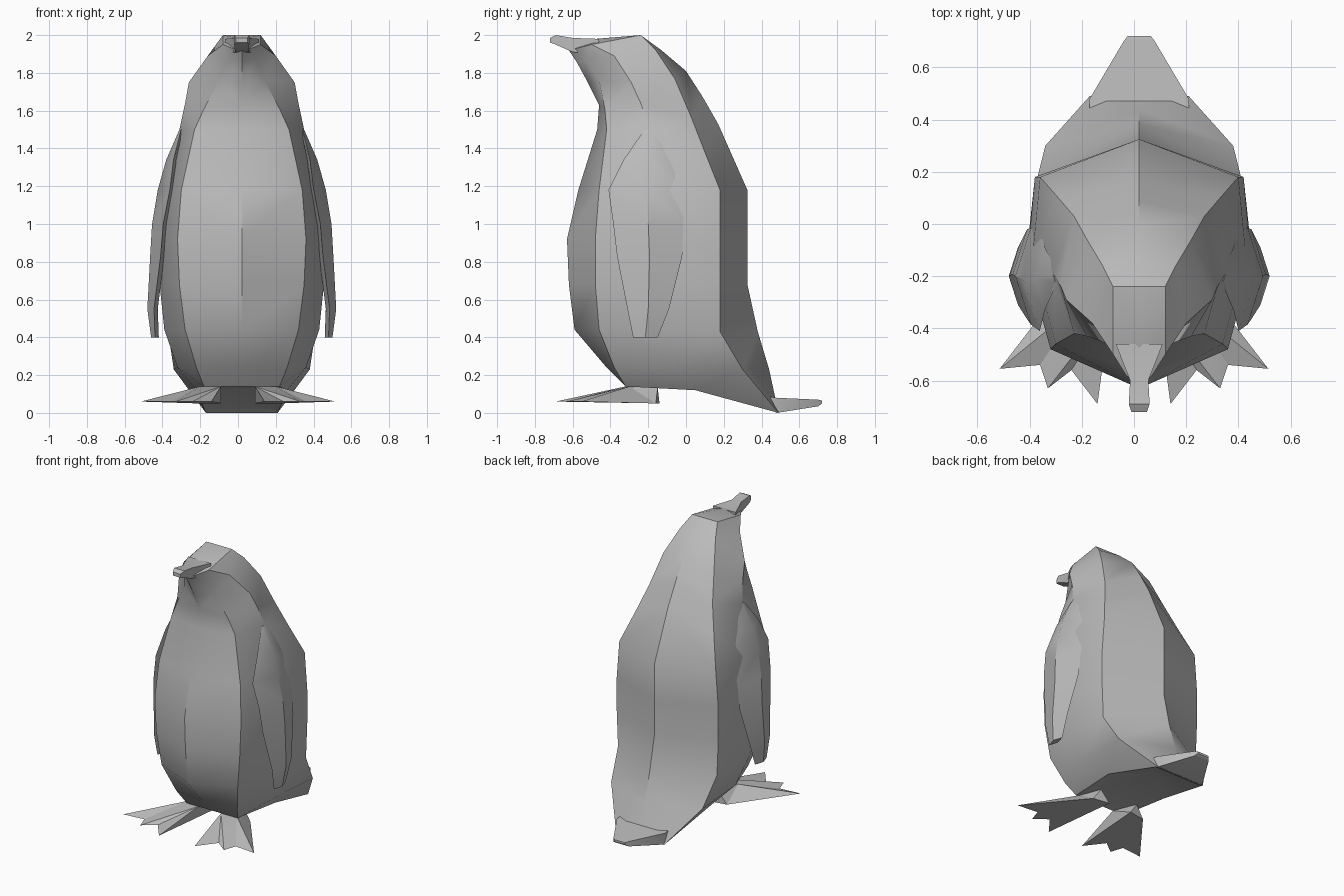
import bpy, bmesh, math

cube = bpy.data.objects.get("Cube")
if cube:
    bpy.data.objects.remove(cube, do_unlink=True)

CENTRE = 0.02   # body axis sits slightly to the left

grey = bpy.data.materials.new("plain grey")
grey.use_nodes = True
grey.diffuse_color = (0.5, 0.5, 0.5, 1)
grey.node_tree.nodes["Principled BSDF"].inputs["Base Color"].default_value = (0.5, 0.5, 0.5, 1)


def finish(name, bm, x=0.0, angle=35):
    """Turn a bmesh into a shaded object with outward normals."""
    bmesh.ops.recalc_face_normals(bm, faces=bm.faces[:])
    mesh = bpy.data.meshes.new(name)
    bm.to_mesh(mesh)
    bm.free()
    mesh.materials.append(grey)
    obj = bpy.data.objects.new(name, mesh)
    obj.location.x = x
    bpy.context.collection.objects.link(obj)
    bpy.ops.object.select_all(action='DESELECT')
    obj.select_set(True)
    bpy.context.view_layer.objects.active = obj
    bpy.ops.object.shade_smooth_by_angle(angle=math.radians(angle))
    return obj


def bridge(bm, rings, closed=True):
    """Join successive rings of points with quads; return the vertex rings."""
    rows = [[bm.verts.new(p) for p in ring] for ring in rings]
    for a, b in zip(rows, rows[1:]):
        count = len(a)
        for i in range(count if closed else count - 1):
            j = (i + 1) % count
            bm.faces.new((a[i], a[j], b[j], b[i]))
    return rows


def fan(bm, tip, row):
    """Close an open row of vertices to one point."""
    v = bm.verts.new(tip)
    for a, b in zip(row, row[1:]):
        bm.faces.new((v, a, b))


def box_loft(name, sections):
    """Rectangular sections along y: (y, half width, bottom, top)."""
    bm = bmesh.new()
    rows = bridge(bm, [[(-w, y, lo), (w, y, lo), (w, y, hi), (-w, y, hi)]
                       for y, w, lo, hi in sections])
    bm.faces.new(rows[0])
    bm.faces.new(rows[-1])
    return finish(name, bm, CENTRE)


# Body and head: five lengthwise rails from the underside to the crown
belly_line = [(-.32, .14), (-.42, .24), (-.59, .44), (-.62, .68), (-.63, .92), (-.57, 1.18),
              (-.47, 1.5), (-.46, 1.63), (-.52, 1.75), (-.58, 1.86), (-.62, 1.92)]
belly_edge = [(.2, -.32, .14), (.24, -.38, .24), (.3, -.46, .44), (.33, -.48, .68),
              (.34, -.48, .92), (.32, -.46, 1.18), (.25, -.42, 1.5), (.2, -.43, 1.61),
              (.12, -.46, 1.76), (.07, -.53, 1.87), (.05, -.58, 1.93)]
flank = [(.24, .05, .12), (.34, -.1, .24), (.41, -.15, .44), (.435, -.15, .68),
         (.43, -.15, .92), (.41, -.13, 1.18), (.33, -.19, 1.5), (.3, -.24, 1.64),
         (.28, -.29, 1.75), (.18, -.38, 1.89), (.1, -.5, 1.95)]
back_edge = [(.19, .49, 0), (.36, .3, .23), (.39, .18, .43), (.4, .18, .68),
             (.4, .18, .92), (.38, .18, 1.18), (.31, .1, 1.38), (.25, .03, 1.56),
             (.2, -.06, 1.77), (.14, -.16, 1.92), (.1, -.24, 2)]
spine = [(.49, 0), (.44, .23), (.38, .43), (.325, .68), (.325, .92), (.325, 1.18),
         (.17, 1.53), (.09, 1.67), (0, 1.81), (-.13, 1.92), (-.24, 2)]

bm = bmesh.new()
stations = [[(0, *f), e, s, b, (0, *k)]
            for f, e, s, b, k in zip(belly_line, belly_edge, flank, back_edge, spine)]
rows = bridge(bm, stations, closed=False)
fan(bm, (0, .22, .13), rows[0])
fan(bm, (0, -.48, 1.98), rows[-1])
bmesh.ops.mirror(bm, geom=bm.verts[:] + bm.edges[:] + bm.faces[:],
                 axis='X', merge_dist=.001)
finish("body", bm, CENTRE)

# Beak and tail
box_loft("beak", [(-.46, .09, 1.9, 1.98), (-.6, .035, 1.91, 1.985),
                  (-.69, .04, 1.95, 2), (-.72, .03, 1.96, 1.985)])
box_loft("tail", [(.4, .19, .05, .09), (.48, .19, 0, .08),
                  (.7, .06, .035, .07), (.72, .045, .05, .065)])

# Flippers: (height, front y, back y, outermost x)
flipper_sections = [(1.5, -.22, -.17, .33), (1.34, -.33, -.09, .4), (1.18, -.41, -.01, .445),
                    (1.0, -.385, -.015, .475), (.83, -.365, -.02, .485),
                    (.55, -.31, -.09, .5), (.4, -.28, -.15, .48)]


def flipper(name, side):
    bm = bmesh.new()
    rings = []
    for z, front, back, x in flipper_sections:
        mid, curl = (front + back) / 2, (back - front) * .16
        rings.append([(side * (x - curl), front, z), (side * x, mid, z),
                      (side * (x - curl), back, z), (side * (x - curl - .02), mid, z)])
    rows = bridge(bm, rings)
    bm.faces.new(rows[0])
    bm.faces.new(rows[-1])
    finish(name, bm, CENTRE)


# Webbed feet: outline with three pointed toes, rising to a small ankle
outline = [(.21, -.16, .05), (.515, -.555, .06), (.36, -.54, .06), (.33, -.63, .06),
           (.24, -.56, .06), (.14, -.69, .06), (.09, -.14, .05)]
ankle = [(.2, -.3, .14), (.09, -.32, .14), (.15, -.15, .135)]


def foot(name, side):
    bm = bmesh.new()
    base = [bm.verts.new((side * x, y, z)) for x, y, z in outline]
    outer, inner, heel = [bm.verts.new((side * x, y, z)) for x, y, z in ankle]
    bm.faces.new(base)
    for i, (a, b) in enumerate(zip(base, base[1:])):
        bm.faces.new((a, b, outer if i < 3 else inner))
    for tri in ((base[3], inner, outer), (base[-1], heel, inner),
                (base[-1], base[0], heel), (base[0], outer, heel), (outer, inner, heel)):
        bm.faces.new(tri)
    finish(name, bm, 0, 20)


for label, side in (("left", 1), ("right", -1)):
    flipper(label + "_flipper", side)
    foot(label + "_foot", side)
